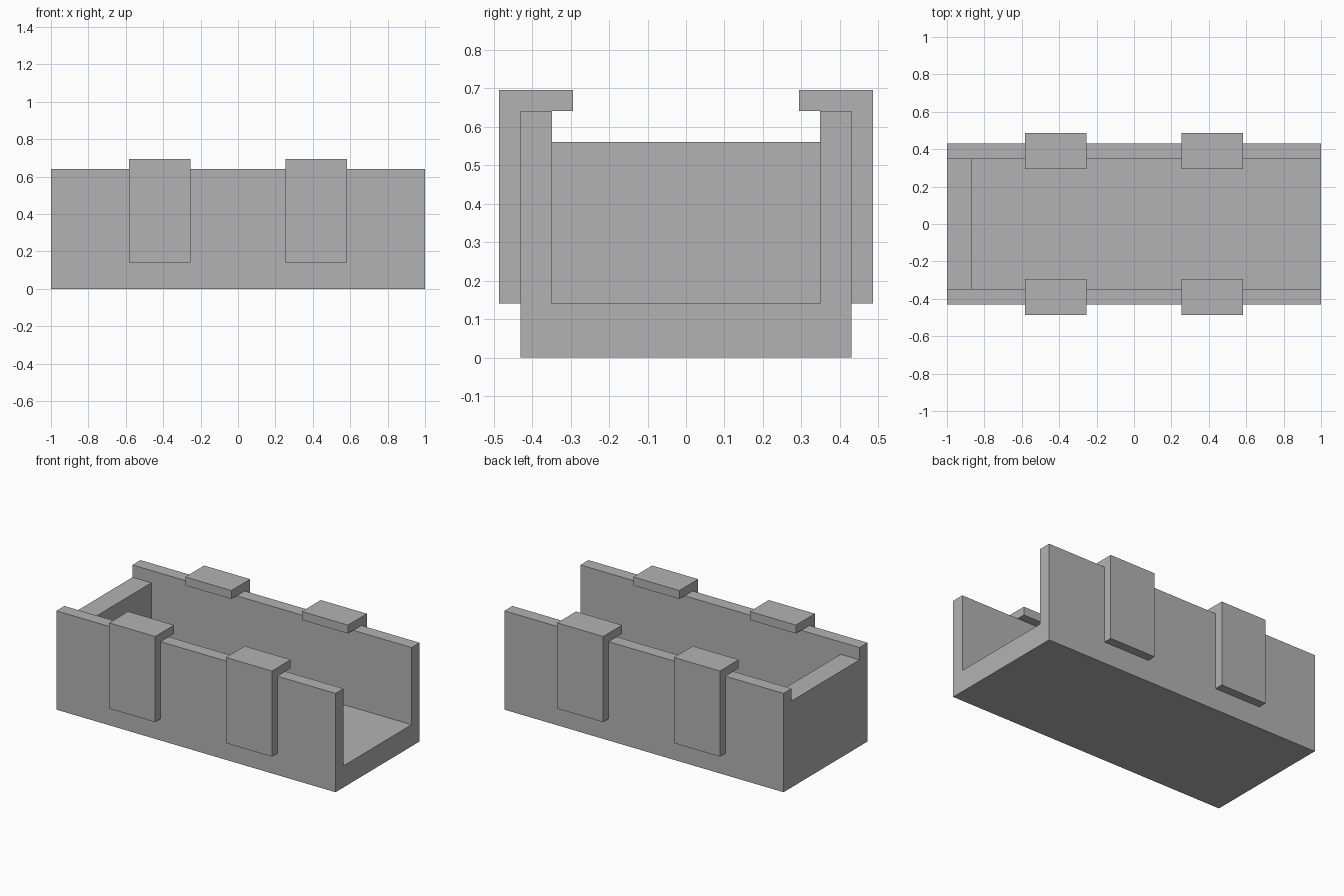
import bpy
import bmesh
from mathutils import Vector

default = bpy.data.objects.get("Cube")
if default:
    bpy.data.objects.remove(default, do_unlink=True)

grey = bpy.data.materials.new("plain grey")
grey.use_nodes = True
grey.diffuse_color = (0.45, 0.45, 0.45, 1)
grey.node_tree.nodes["Principled BSDF"].inputs["Base Color"].default_value = grey.diffuse_color


def extrude_profile(name, profile, axis, start, end):
    """Extrude a (horizontal, z) outline along the x or y axis."""
    bm = bmesh.new()
    if axis == "x":
        points = [(start, h, z) for h, z in profile]
        step = Vector((end - start, 0, 0))
    else:
        points = [(h, start, z) for h, z in profile]
        step = Vector((0, end - start, 0))
    face = bm.faces.new([bm.verts.new(p) for p in points])
    result = bmesh.ops.extrude_face_region(bm, geom=[face], use_keep_orig=True)
    moved = [v for v in result["geom"] if isinstance(v, bmesh.types.BMVert)]
    bmesh.ops.translate(bm, verts=moved, vec=step)
    bmesh.ops.recalc_face_normals(bm, faces=bm.faces)
    mesh = bpy.data.meshes.new(name)
    bm.to_mesh(mesh)
    bm.free()
    mesh.materials.append(grey)
    obj = bpy.data.objects.new(name, mesh)
    bpy.context.collection.objects.link(obj)
    return obj


# Tray: a solid block, hollowed with one end open and the other end wall lowered
half_width, wall_top, floor_top = 0.43, 0.64, 0.14
tray = extrude_profile(
    "tray",
    [(-half_width, 0), (half_width, 0), (half_width, wall_top), (-half_width, wall_top)],
    "x", -1, 1)
cutter = extrude_profile(
    "channel_cutter",
    [(-0.865, floor_top), (1.1, floor_top), (1.1, 0.8),
     (-1.1, 0.8), (-1.1, 0.56), (-0.865, 0.56)],
    "y", -0.348, 0.348)
cutter.hide_render = True
cutter.hide_viewport = True
cutter.display_type = "WIRE"
cut = tray.modifiers.new("hollow", "BOOLEAN")
cut.operation = "DIFFERENCE"
cut.solver = "EXACT"
cut.object = cutter

# Clips: hooks hung over both long walls
hook = [(half_width, floor_top), (0.486, floor_top), (0.486, 0.695),
        (0.293, 0.695), (0.293, wall_top), (half_width, wall_top)]
for y_side, y_name in ((-1, "front"), (1, "back")):
    for x_side, x_name in ((-1, "right"), (1, "left")):
        centre = x_side * 0.418
        extrude_profile(f"{y_name}_{x_name}_clip",
                        [(y_side * y, z) for y, z in hook],
                        "x", centre - 0.165, centre + 0.165)
